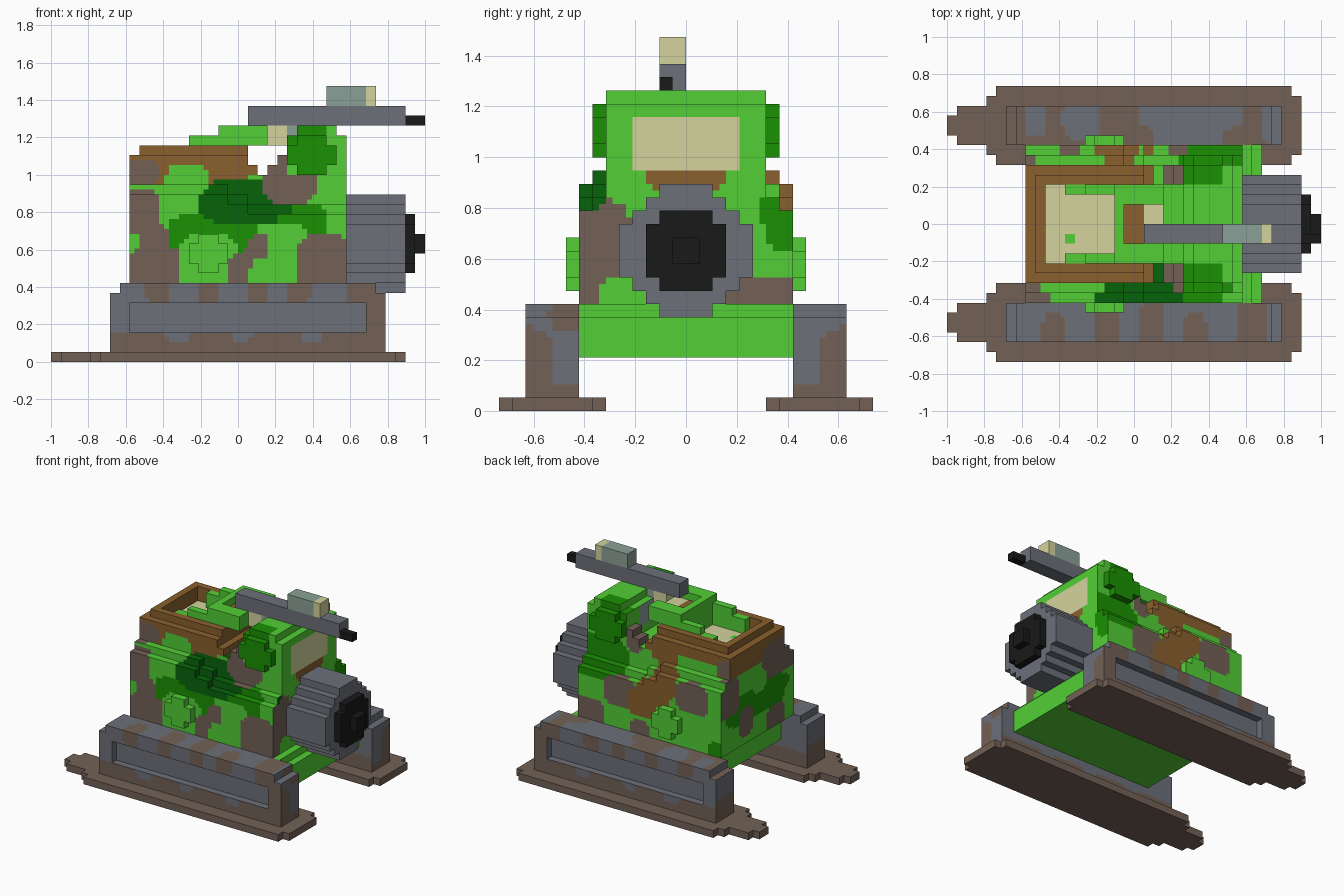
import bpy, bmesh
from mathutils import Vector

U = 2 / 38  # size of one block
cube = bpy.data.objects.get("Cube")
if cube:
    bpy.data.objects.remove(cube)


def linear(c):
    c /= 255
    return c / 12.92 if c <= 0.04045 else ((c + 0.055) / 1.055) ** 2.4


COLOURS = {
    "light_green": (82, 207, 53), "mid_green": (26, 145, 3), "dark_green": (6, 100, 10),
    "mud_brown": (115, 97, 86), "tan_brown": (138, 96, 46), "steel_grey": (108, 112, 121),
    "black": (25, 25, 25), "beige": (212, 212, 157), "glass": (138, 161, 150),
}
NAMES = list(COLOURS)
MATS = []
for name, rgb in COLOURS.items():
    m = bpy.data.materials.new(name)
    col = [linear(c) for c in rgb] + [1]
    m.diffuse_color = col
    m.use_nodes = True
    m.node_tree.nodes["Principled BSDF"].inputs["Base Color"].default_value = col
    MATS.append(m)


def cells(boxes):
    return {(x, y, z) for x0, x1, y0, y1, z0, z1 in boxes
            for x in range(x0, x1) for y in range(y0, y1) for z in range(z0, z1)}


def both(*boxes):
    """Boxes together with their copies mirrored across y."""
    return list(boxes) + [(a, b, -d, -c, e, f) for a, b, c, d, e, f in boxes]


def block_part(name, boxes, rule, cuts=()):
    """Union of block boxes minus cuts; rule gives a colour from face centre and normal."""
    solid = cells(boxes) - cells(cuts)
    bm = bmesh.new()
    verts = {}

    def quarter(c, axis, s, i, j):
        # a quarter of a block face, so that painted patches get softer outlines
        u, w = (axis + 1) % 3, (axis + 2) % 3
        loop = []
        for du, dw in ((0, 0), (1, 0), (1, 1), (0, 1)):
            p = list(c)
            p[axis] += s
            p[u] += (i + du) / 2
            p[w] += (j + dw) / 2
            p = tuple(p)
            if p not in verts:
                verts[p] = bm.verts.new(Vector(p) * U)
            loop.append(verts[p])
        return bm.faces.new(loop if s else loop[::-1])

    for c in solid:
        for axis in range(3):
            for s in (0, 1):
                n = [0, 0, 0]
                n[axis] = 2 * s - 1
                if tuple(c[i] + n[i] for i in range(3)) in solid:
                    continue
                for i, j in ((0, 0), (1, 0), (0, 1), (1, 1)):
                    f = quarter(c, axis, s, i, j)
                    mid = f.calc_center_median() / U
                    f.material_index = NAMES.index(rule(mid, n) if callable(rule) else rule)
    bmesh.ops.dissolve_limit(bm, angle_limit=0.01, verts=bm.verts[:], edges=bm.edges[:],
                             delimit={'MATERIAL'})
    me = bpy.data.meshes.new(name)
    bm.to_mesh(me)
    bm.free()
    for m in MATS:
        me.materials.append(m)
    ob = bpy.data.objects.new(name, me)
    bpy.context.collection.objects.link(ob)


def patch(a, b, patches, base):
    """Colour of the last rounded patch that covers the point (a, b)."""
    for a0, a1, b0, b1, colour in patches:
        da, db = (2 * a - a0 - a1) / (a1 - a0), (2 * b - b0 - b1) / (b1 - b0)
        if abs(da) ** 3 + abs(db) ** 3 < 1.1:
            base = colour
    return base


L, M, D, B, T, GREY = NAMES[:6]
FRONT = [(-13, -5, 7, 15, B), (-13, -10, 11, 14, L), (-13, -8, 13, 17.5, B), (-8, -3, 13.5, 17.5, L),
         (-7, 2, 11, 15, M), (-4, 6, 14, 18.5, D), (-6, 0, 7, 13, L), (-1, 3, 7, 11.2, B),
         (1, 4.5, 9, 13, B), (4, 9.3, 12.5, 16, M), (1.2, 6, 7, 10.5, L), (3, 7, 9.5, 14, L),
         (6, 13, 6.5, 13, B), (9, 13, 12.8, 16.5, L), (0, 5.5, 14.8, 17, D),
         (2.5, 8, 16, 23, B), (-13, -8, 18, 20.5, B), (-7.2, -3, 17, 20, L)]
BACK = [(4.5, 13, 14, 19, M), (2, 7, 11, 15, B), (-4, 0, 14, 18, T), (-3, 2, 12.5, 16, T),
        (-1, 3.5, 10.5, 14, T), (-9, -4, 13, 17, B), (0, 3, 7, 10, B), (-3, 0, 17, 20, T),
        (7, 12, 7, 11, B), (-12, -9, 7, 10, M), (2.5, 5, 18, 22, B), (-9, -3, 17.5, 19.6, L),
        (-13, -9, 18, 20.5, B)]
REAR = [(-9, -1, 15, 20, B), (-7, 7, 11, 15, M), (4, 9, 13, 18, B), (-6, -2, 7, 11, B),
        (1, 4, 9, 13, B), (-9, -6, 9, 13, L), (-2, 1, 14, 17, L)]
NOSE = [(-11, -4, 6, 16, B), (-6.5, -3.5, 7, 10, L), (2.5, 10, 7, 10, B), (5.8, 10, 12, 18, M),
        (-9, -6, 15, 19, D), (-3, 3, 16.5, 18.5, T)]


def camo(p, n, base=L):
    x, y, z = p
    if n[2] < 0:
        return B
    if n[0] > 0 and x > 10:
        return patch(y, z, NOSE, base)
    if n[0] < 0 and x < -9:
        return patch(y, z, REAR, base)
    if n[2] > 0 and abs(y) < 6:
        return D if y < -4 and 2 < x < 3 else base
    return patch(x, z, FRONT if y < 0 else BACK, base)


# Hull with stepped shoulders that drop towards the nose, on a floor set slightly forward
block_part("hull", [
    (-11, 11, -8, 8, 8, 15), (-11, 1, -8, 8, 15, 16), (-11, -1, -8, 8, 16, 17),
    (-11, 11, -7, 7, 15, 16), (-11, 1, -7, 7, 16, 17), (-11, -1, -7, 7, 17, 18),
    (-11, 11, -6, 6, 16, 18), (1, 11, -6, 6, 18, 19)],
    lambda p, n: "beige" if p[0] > 10.9 and p[2] > 18 and abs(p[1]) < 4 else camo(p, n))
block_part("floor", [(-9, 12, -8, 8, 4, 8), (12, 13, -8, 8, 4, 7)], L)


# Rear tub with raised rim, sunken floor and a small knob mark
def tub_colour(p, n):
    if n[2] > 0 and p[2] < 20.5 and abs(p[1]) < 4 and p[0] < 0:
        return L if -7 < p[0] < -6 and -2 < p[1] < -1 else "beige"
    if n[2] > 0 or p[2] > 20.5 or (abs(p[1]) < 5 and p[0] > -10.5):
        return T
    return camo(p, n, T)


block_part("tub", [(-11, 1, -6, 6, 18, 21), (1, 2, -6, 6, 18, 20), (-10, 1, -5, 5, 21, 22)],
           tub_colour, cuts=[(-9, 0, -4, 4, 20, 22)])


# Seat shell with arms reaching back
def seat_colour(p, n):
    if n[2] > 0 and p[2] < 23.5 and abs(p[1]) < 2 and p[0] > -1:
        return T if p[0] < 1 else "beige"
    return L


block_part("seat_shell", [(-2, 1, -4, 4, 20, 24), (1, 3, -4, 4, 22, 24)]
           + both((-7, -2, 3, 4, 20, 22), (-5, -2, 3, 4, 22, 23)),
           seat_colour, cuts=[(-1, 3, -2, 2, 23, 24)])


# Windscreen housing with stepped side posts
def housing_colour(p, n):
    x, y, z = p
    if n[0] > 0 and x > 10 and z < 22 and abs(y) < 4:
        return "beige"
    if n[0] < 0 and abs(y) < 3 and 20 < z < 23:
        return "glass"
    if x < 5 and abs(y) > 4:
        return B
    if n[0] == 0 and abs(y) > 4 and x < 9 and z > 20:
        return M
    return L


block_part("windscreen_housing", [(5, 11, -6, 6, 19, 23), (6, 10, -6, 6, 23, 24)]
           + both((3, 5, 4, 6, 19, 20), (4, 5, 4, 6, 20, 21)), housing_colour)

# Round side fittings
block_part("side_vents", both((5, 10, 6, 7, 20, 22), (6, 9, 6, 7, 19, 23)), M)
block_part("side_caps", both((-5, -1, 8, 9, 10, 12), (-4, -2, 8, 9, 9, 13)), L)

# Engine drum and its dark intake
block_part("engine", [(11, 17, -w, w, 12 - h, 12 + h) for w, h in ((5, 2), (4, 3), (3, 4), (2, 5))],
           GREY)
block_part("intake", [(17, 18, -3, 3, 10, 14), (17, 18, -2, 2, 9, 15), (18, 19, -1, 1, 11, 13)],
           "black")

# Roof gun with mount, sight and muzzle
block_part("gun_mount", [(3, 6, -2, 0, 22, 24)], lambda p, n: "glass" if p[0] > 5 else "beige")
block_part("gun", [(1, 17, -2, 0, 24, 26)], GREY)
block_part("gun_muzzle", [(17, 19, -2, -1, 24, 25)], "black")
block_part("gun_sight", [(9, 14, -2, 0, 26, 28)],
           lambda p, n: "beige" if p[0] > 13 else "glass")

# Side pontoons with a long recess on the outer face; patches in (x, y), (x, z) and (y, z)
TOP_LEFT = [(-11, -9, 9, 13, GREY), (-7.2, -3.6, 8.5, 13, GREY), (0.5, 11, 9.5, 13, GREY),
            (2, 9, 7, 11, GREY), (13, 15.5, 8, 13, GREY)]
TOP_RIGHT = [(-9.3, -7, -13, -9, B), (-4.2, -1.5, -13, -8.5, B), (0.5, 3.2, -13, -8, B),
             (5, 7.3, -13, -9, B), (10.5, 13.5, -13, -7, B)]
BAND = [(-9.3, -7, 6, 9, B), (-4, -1.8, 6, 9, B), (0.8, 3.2, 6, 9, B), (5, 7.3, 6, 9, B),
        (11, 17, 5, 9, B)]
LOW = [(-7.4, -5, 2, 4.5, GREY), (-0.7, 1.3, 2, 4.5, GREY), (6.4, 8.7, 2, 4.5, GREY)]
CAP_RIGHT = [(-14, -10, 0, 6.2, B), (-10.2, -7, 5.9, 9, B), (-14, -7, 0, 2.2, B)]
CAP_LEFT = [(10, 14, 0, 6.2, B), (7, 14, 0, 2.2, B)]


def pontoon_colour(p, n):
    x, y, z = p
    if n[2] > 0 and z > 6.5:
        return patch(x, y, TOP_LEFT, B) if y > 0 else patch(x, y, TOP_RIGHT, GREY)
    if n[0] > 0 and x > 13:
        return patch(y, z, CAP_LEFT if y > 0 else CAP_RIGHT, GREY)
    if n[0] < 0 and x < -11:
        return B if z < 4 else GREY
    if abs(y) < 11.5 and z > 3:
        return GREY
    if z < 3:
        return patch(x, z, LOW, B)
    if z > 6:
        return patch(x, z, BAND, GREY)
    return B if x > 13 else GREY


block_part("pontoons", both((-13, 15, 8, 12, 1, 7), (-12, 14, 8, 12, 7, 8)), pontoon_colour,
           cuts=both((-11, 13, 11, 12, 3, 6)))

# Flat skids with tapered tips
block_part("skids", both((-14, 16, 6, 14, 0, 1), (-15, 17, 7, 13, 0, 1),
                         (-18, -15, 8, 12, 0, 1), (-19, -18, 9, 11, 0, 1)), B)
